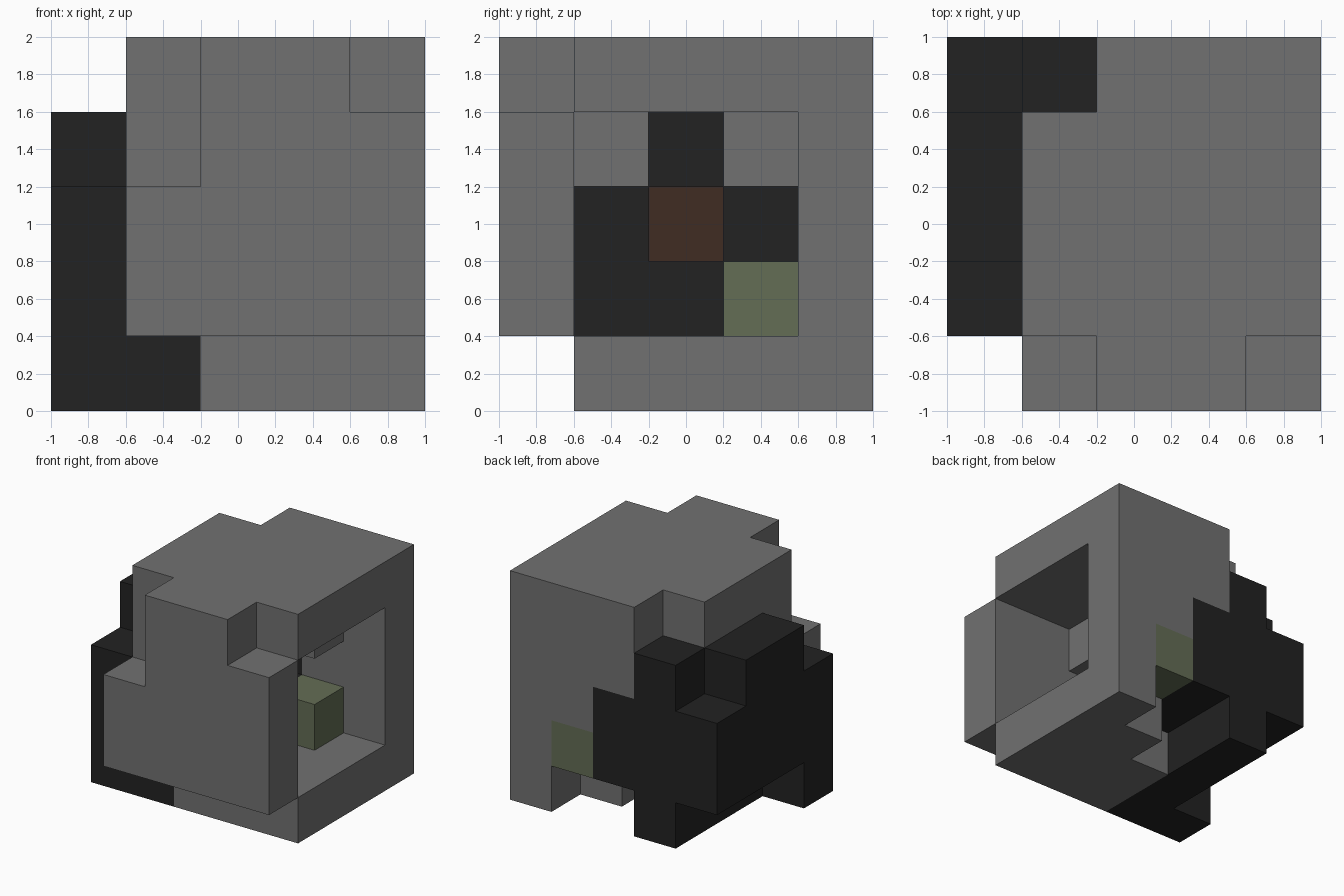
import bpy
import bmesh
from itertools import product
from mathutils import Vector

old = bpy.data.objects.get("Cube")
if old:
    bpy.data.objects.remove(old, do_unlink=True)

CELL = 0.4
ORIGIN = Vector((-1, -1, 0))


def material(name, rgb):
    m = bpy.data.materials.new(name)
    m.use_nodes = True
    m.diffuse_color = (*rgb, 1)
    bsdf = m.node_tree.nodes["Principled BSDF"]
    bsdf.inputs["Base Color"].default_value = (*rgb, 1)
    bsdf.inputs["Roughness"].default_value = 0.9
    return m


def block(xs, ys, zs):
    """Cells in inclusive ranges, written as digit strings such as '14'."""
    spans = [range(int(s[0]), int(s[-1]) + 1) for s in (xs, ys, zs)]
    return set(product(*spans))


def build(name, cells, mat):
    """One closed solid made of unit cells, without inner walls."""
    bm = bmesh.new()
    corners = {}

    def vert(p):
        key = tuple(p)
        if key not in corners:
            corners[key] = bm.verts.new(ORIGIN + CELL * Vector(key))
        return corners[key]

    for cell in sorted(cells):
        for axis in range(3):
            u, v = (axis + 1) % 3, (axis + 2) % 3
            for side in (0, 1):
                neighbour = list(cell)
                neighbour[axis] += 2 * side - 1
                if tuple(neighbour) in cells:
                    continue
                ring = []
                for a, b in ((0, 0), (1, 0), (1, 1), (0, 1)):
                    p = list(cell)
                    p[axis] += side
                    p[u] += a
                    p[v] += b
                    ring.append(vert(p))
                bm.faces.new(ring if side else ring[::-1])
    mesh = bpy.data.meshes.new(name)
    bm.to_mesh(mesh)
    bm.free()
    mesh.materials.append(mat)
    obj = bpy.data.objects.new(name, mesh)
    bpy.context.collection.objects.link(obj)


stone = material("grey stone", (0.165, 0.165, 0.165))
dark = material("dark rock", (0.016, 0.016, 0.016))
brown = material("brown core", (0.051, 0.025, 0.016))
moss = material("mossy green", (0.127, 0.153, 0.091))

# Grey shell: front, back, floor and roof, open at the side
build("front_wall", block("14", "0", "12") | block("24", "0", "3")
      | block("23", "0", "4"), stone)
build("floor_slab", block("24", "12", "0") | block("34", "3", "0")
      | block("4", "4", "0"), stone)
build("back_wall", block("4", "4", "13") | block("3", "4", "23")
      | block("2", "4", "3"), stone)
build("roof_slab", block("14", "13", "4") | block("24", "4", "4"), stone)

# Grey lumps hanging from the roof inside
build("front_ceiling_lump", block("12", "1", "3"), stone)
build("back_ceiling_lump", block("3", "3", "3"), stone)

# Dark rock closing the far side, with its outer crust
build("dark_inner_wall", block("1", "14", "02") | block("1", "24", "3"), dark)
build("dark_outer_crust", block("0", "1", "02") | block("0", "23", "13")
      | block("0", "4", "12"), dark)
build("dark_back_patch", block("2", "4", "12") | block("2", "3", "1"), dark)

# Core and mossy stone
build("core", block("2", "2", "2"), brown)
build("mossy_stone", block("3", "34", "1"), moss)
